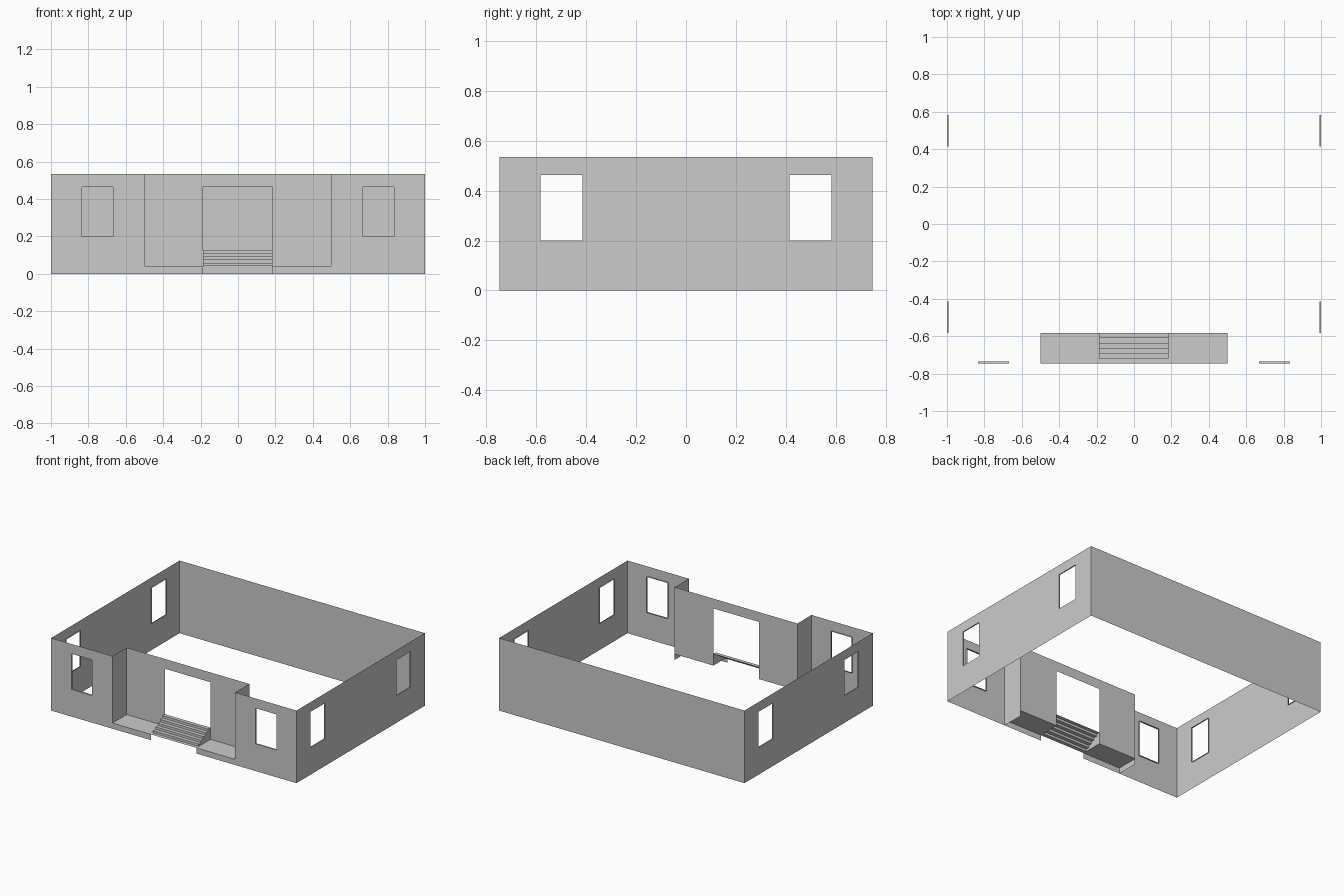
import bpy, bmesh
from mathutils import Vector

if "Cube" in bpy.data.objects:
    bpy.data.objects.remove(bpy.data.objects["Cube"])

W, D, H = 1.0, 0.747, 0.535        # half width, half depth, wall height
PX, PY, PZ = 0.5, -0.583, 0.042    # porch half width, back line, floor height
DX0, DX1 = -0.188, 0.184           # doorway and stair sides
WZ0, WZ1 = 0.2, 0.463              # window sill and head


def finish(name, bm):
    bmesh.ops.remove_doubles(bm, verts=bm.verts, dist=1e-5)
    bmesh.ops.dissolve_limit(bm, angle_limit=0.01, verts=bm.verts, edges=bm.edges)
    me = bpy.data.meshes.new(name)
    bm.to_mesh(me)
    bm.free()
    ob = bpy.data.objects.new(name, me)
    bpy.context.collection.objects.link(ob)
    return ob


def poly(bm, pts):
    return bm.faces.new([bm.verts.new(p) for p in pts])


def wall(name, a, b, z0=0.0, z1=H, holes=(), reveal=0.0):
    """Thin wall from a to b (outside on the right), holes as (s0, s1, z0, z1)."""
    a, b = Vector((*a, 0)), Vector((*b, 0))
    d = (b - a).normalized()
    inward = Vector((-d.y, d.x, 0)) * reveal
    at = lambda s, z: a + d * s + Vector((0, 0, z))
    ss = sorted({0, (b - a).length, *[s for h in holes for s in h[:2]]})
    zs = sorted({z0, z1, *[z for h in holes for z in h[2:]]})
    bm = bmesh.new()
    for s, t in zip(ss, ss[1:]):
        for u, v in zip(zs, zs[1:]):
            ms, mz = (s + t) / 2, (u + v) / 2
            if not any(h[0] < ms < h[1] and h[2] < mz < h[3] for h in holes):
                poly(bm, [at(s, u), at(t, u), at(t, v), at(s, v)])
    if reveal:
        for s, t, u, v in holes:
            ring = [at(s, u), at(t, u), at(t, v), at(s, v)]
            for p, q in zip(ring, ring[1:] + ring[:1]):
                poly(bm, [p, q, q + inward, p + inward])
    return finish(name, bm)


# Outer walls
side_holes = [(D + y0, D + y1, WZ0, WZ1) for y0, y1 in ((-0.583, -0.415), (0.415, 0.583))]
wall("right_wall", (W, -D), (W, D), holes=side_holes, reveal=0.008)
wall("left_wall", (-W, D), (-W, -D), holes=side_holes, reveal=0.008)
wall("back_wall", (W, D), (-W, D))
front_hole = [(0.165, 0.333, WZ0, WZ1)]
wall("front_wall_left", (-W, -D), (-PX, -D), holes=front_hole, reveal=0.012)
wall("front_wall_right", (PX, -D), (W, -D), holes=front_hole and [(0.167, 0.335, WZ0, WZ1)], reveal=0.012)

# Recessed porch: side walls, doorway wall, low front plinths
wall("porch_side_left", (-PX, -D), (-PX, PY))
wall("porch_side_right", (PX, PY), (PX, -D))
wall("doorway_wall", (-PX, PY), (PX, PY), PZ, H, [(PX + DX0, PX + DX1, PZ, WZ1)])
wall("plinth_left", (-PX, -D), (DX0, -D), 0, PZ)
wall("plinth_right", (DX1, -D), (PX, -D), 0, PZ)

# Porch floor, open beneath the stairs
SY, STEPS, TOP = -0.72, 5, 0.128
bm = bmesh.new()
for x0, x1, y1 in ((-PX, DX0, PY), (DX0, DX1, SY), (DX1, PX, PY)):
    ys = [-D, SY, PY] if y1 == PY else [-D, SY]
    for y, yy in zip(ys, ys[1:]):
        poly(bm, [(x0, y, PZ), (x1, y, PZ), (x1, yy, PZ), (x0, yy, PZ)])
finish("porch_floor", bm)

# Stairs: stepped sheet with closed sides
run, rise = (PY - SY) / STEPS, (TOP - PZ) / STEPS
prof = [(SY, PZ)]
for i in range(STEPS):
    z = PZ + rise * (i + 1)
    prof += [(SY + run * i, z), (SY + run * (i + 1), z)]
bm = bmesh.new()
for (y, z), (yy, zz) in zip(prof, prof[1:]):
    poly(bm, [(DX0, y, z), (DX1, y, z), (DX1, yy, zz), (DX0, yy, zz)])
outline = prof + [(PY, PZ)]
poly(bm, [(DX0, y, z) for y, z in outline])
poly(bm, [(DX1, y, z) for y, z in reversed(outline)])
finish("stairs", bm)
